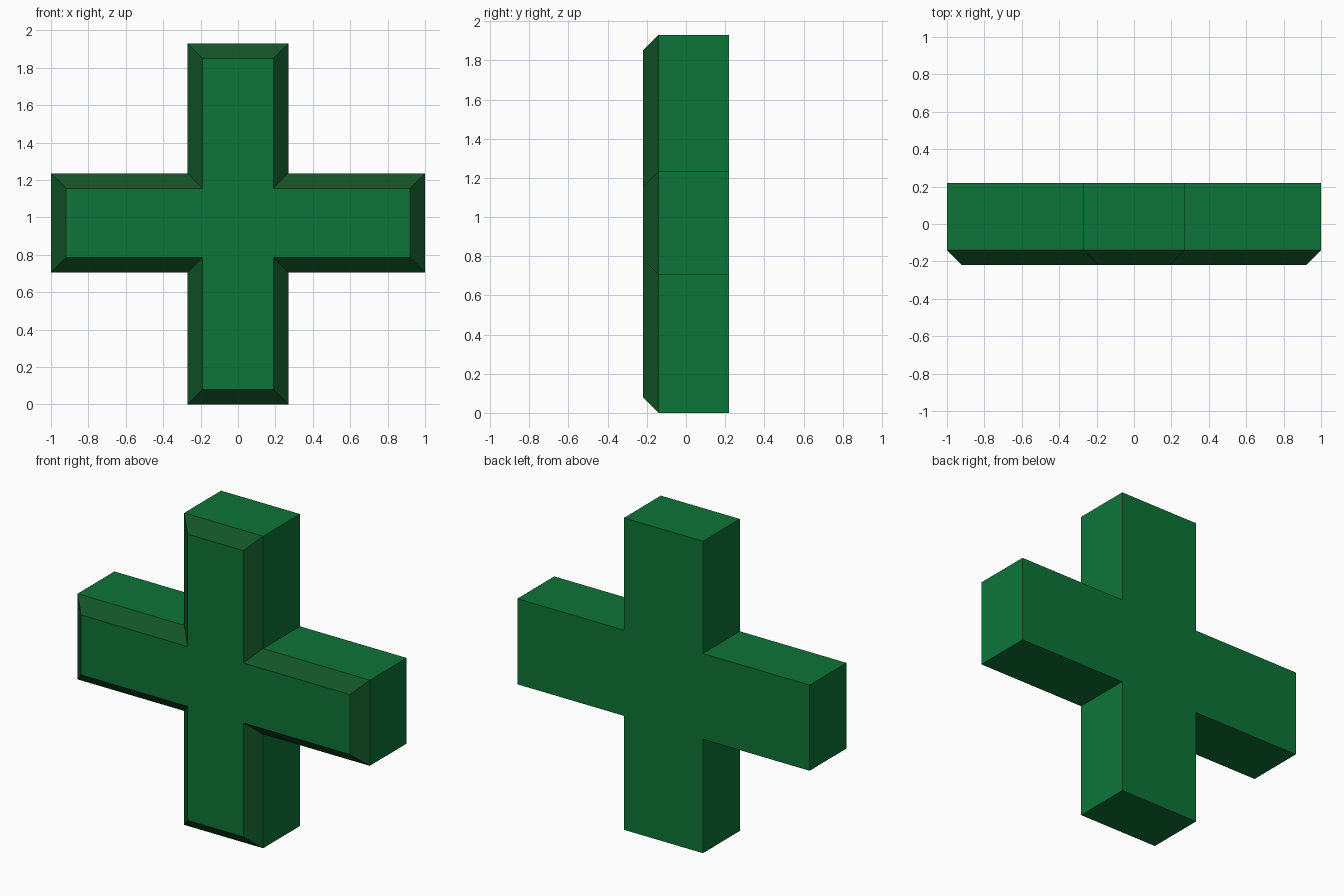
import bpy
import bmesh

cube = bpy.data.objects.get("Cube")
if cube:
    bpy.data.objects.remove(cube, do_unlink=True)


def make_material(name, rgb):
    mat = bpy.data.materials.new(name)
    mat.use_nodes = True
    color = (*rgb, 1.0)
    mat.diffuse_color = color
    mat.node_tree.nodes["Principled BSDF"].inputs["Base Color"].default_value = color
    return mat


def cross_outline(inset):
    """Twelve corners (x, z) of the cross, drawn in by the inset."""
    reach, half = 1.0 - inset, 0.27 - inset
    bottom, top = inset, 1.93 - inset
    low, high = 0.705 + inset, 1.235 - inset
    right = [(half, bottom), (half, low), (reach, low),
             (reach, high), (half, high), (half, top)]
    return right + [(-x, z) for x, z in reversed(right)]


BEVEL = 0.08
FRONT, BACK = -0.22, 0.22

# Cross body: back outline, shoulder outline, inset front outline
bm = bmesh.new()
loops = [[bm.verts.new((x, y, z)) for x, z in cross_outline(inset)]
         for y, inset in ((BACK, 0), (FRONT + BEVEL, 0), (FRONT, BEVEL))]
bm.faces.new(loops[0])
bm.faces.new(loops[-1])

# Straight sides, then the mitred front bevel in the darker green
for band, (a, b) in enumerate(zip(loops, loops[1:])):
    for i in range(len(a)):
        j = (i + 1) % len(a)
        face = bm.faces.new((a[i], a[j], b[j], b[i]))
        face.material_index = band
bmesh.ops.recalc_face_normals(bm, faces=bm.faces[:])

mesh = bpy.data.meshes.new("cross")
bm.to_mesh(mesh)
bm.free()
mesh.materials.append(make_material("green", (0.0042, 0.175, 0.039)))
mesh.materials.append(make_material("dark green", (0.006, 0.09, 0.021)))
bpy.context.collection.objects.link(bpy.data.objects.new("cross", mesh))
